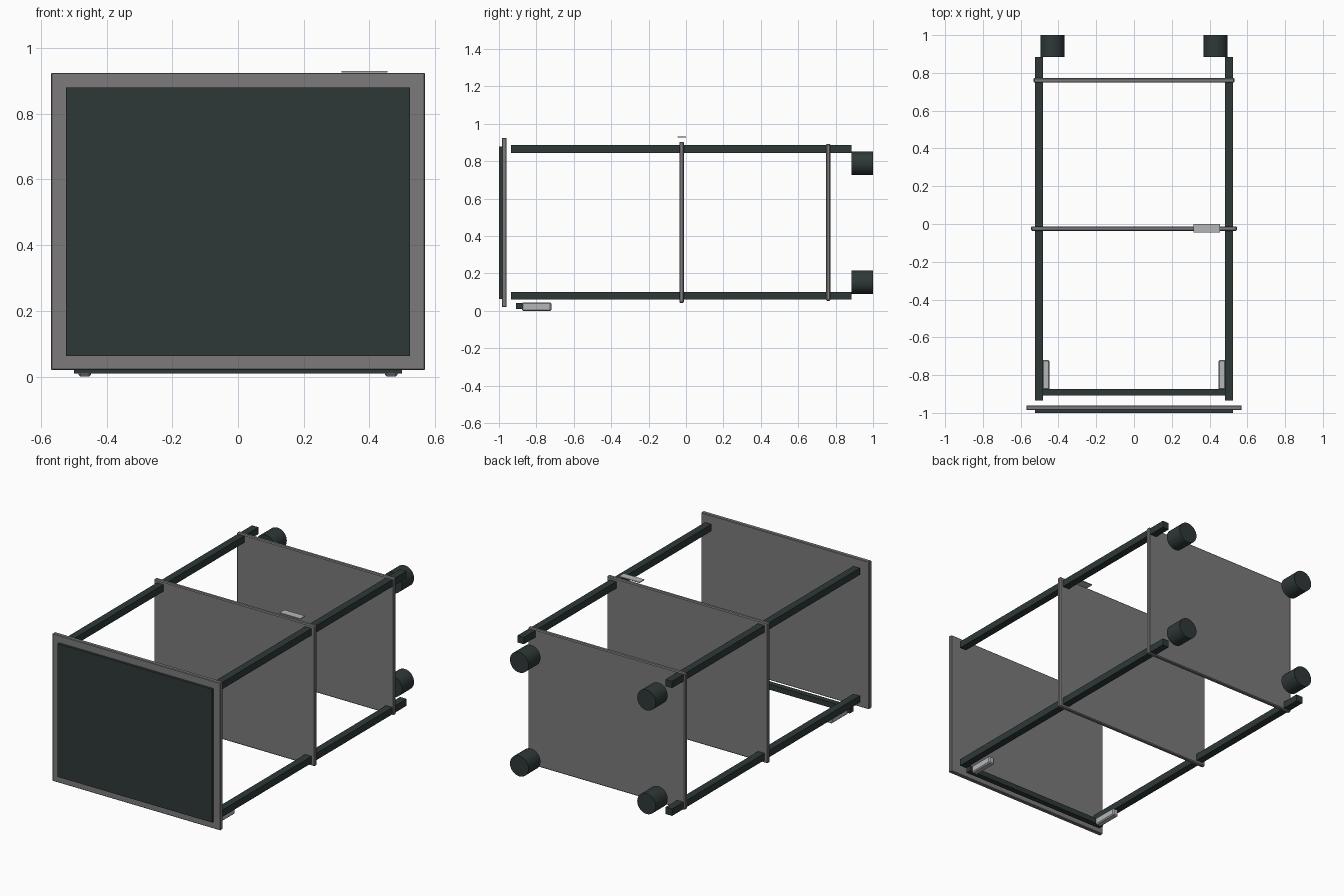
import bpy
from math import radians

old = bpy.data.objects.get("Cube")
if old:
    bpy.data.objects.remove(old, do_unlink=True)


def material(name, rgb):
    m = bpy.data.materials.new(name)
    m.use_nodes = True
    m.diffuse_color = (*rgb, 1)
    m.node_tree.nodes["Principled BSDF"].inputs["Base Color"].default_value = (*rgb, 1)
    return m


GREY = material("mid grey", (0.2, 0.195, 0.195))
DARK = material("dark slate", (0.028, 0.04, 0.039))
LIGHT = material("light grey", (0.46, 0.47, 0.48))


def box(name, x, y, z, mat, bevel=0):
    """Box from (min, max) ranges on each axis."""
    spans = (x, y, z)
    bpy.ops.mesh.primitive_cube_add(size=1, location=[(a + b) / 2 for a, b in spans])
    ob = bpy.context.object
    ob.name = name
    ob.scale = [b - a for a, b in spans]
    bpy.ops.object.transform_apply(location=False, rotation=False, scale=True)
    ob.data.materials.append(mat)
    if bevel:
        mod = ob.modifiers.new("Chamfer", "BEVEL")
        mod.width = bevel
        mod.segments = 1
    return ob


# Front frame and dark screen
box("front_frame", (-0.57, 0.57), (-0.985, -0.96), (0.02, 0.925), GREY, 0.003)
box("front_screen", (-0.524, 0.524), (-1.0, -0.98), (0.063, 0.88), DARK)

# Inner and rear plates
box("middle_plate", (-0.545, 0.545), (-0.036, -0.012), (0.043, 0.904), GREY, 0.005)
box("rear_plate", (-0.533, 0.533), (0.748, 0.773), (0.054, 0.892), GREY, 0.005)

# Rails, rear feet and slide brackets on both sides
for side, s in (("left", 1), ("right", -1)):
    def across(a, b):
        return tuple(sorted((s * a, s * b)))

    for level, rail_z, foot_z in (("upper", 0.865, 0.79), ("lower", 0.081, 0.154)):
        box(f"{level}_{side}_rail", across(0.481, 0.525), (-0.935, 0.885),
            (rail_z - 0.021, rail_z + 0.021), DARK)
        bpy.ops.mesh.primitive_cylinder_add(
            vertices=32, radius=0.063, depth=0.116,
            location=(s * 0.432, 0.942, foot_z), rotation=(radians(90), 0, 0))
        foot = bpy.context.object
        foot.name = f"{level}_{side}_rear_foot"
        foot.data.materials.append(DARK)
        bpy.ops.object.shade_smooth_by_angle(angle=radians(35))

    box(f"{side}_slide_bracket", across(0.447, 0.486), (-0.878, -0.72),
        (0, 0.046), LIGHT, 0.006)

# Bar joining the brackets
box("lower_cross_bar", (-0.5, 0.5), (-0.908, -0.874), (0.01, 0.043), DARK)

# Thin tab floating over the middle plate
box("top_tab", (0.315, 0.455), (-0.046, 0.0), (0.926, 0.931), LIGHT)
